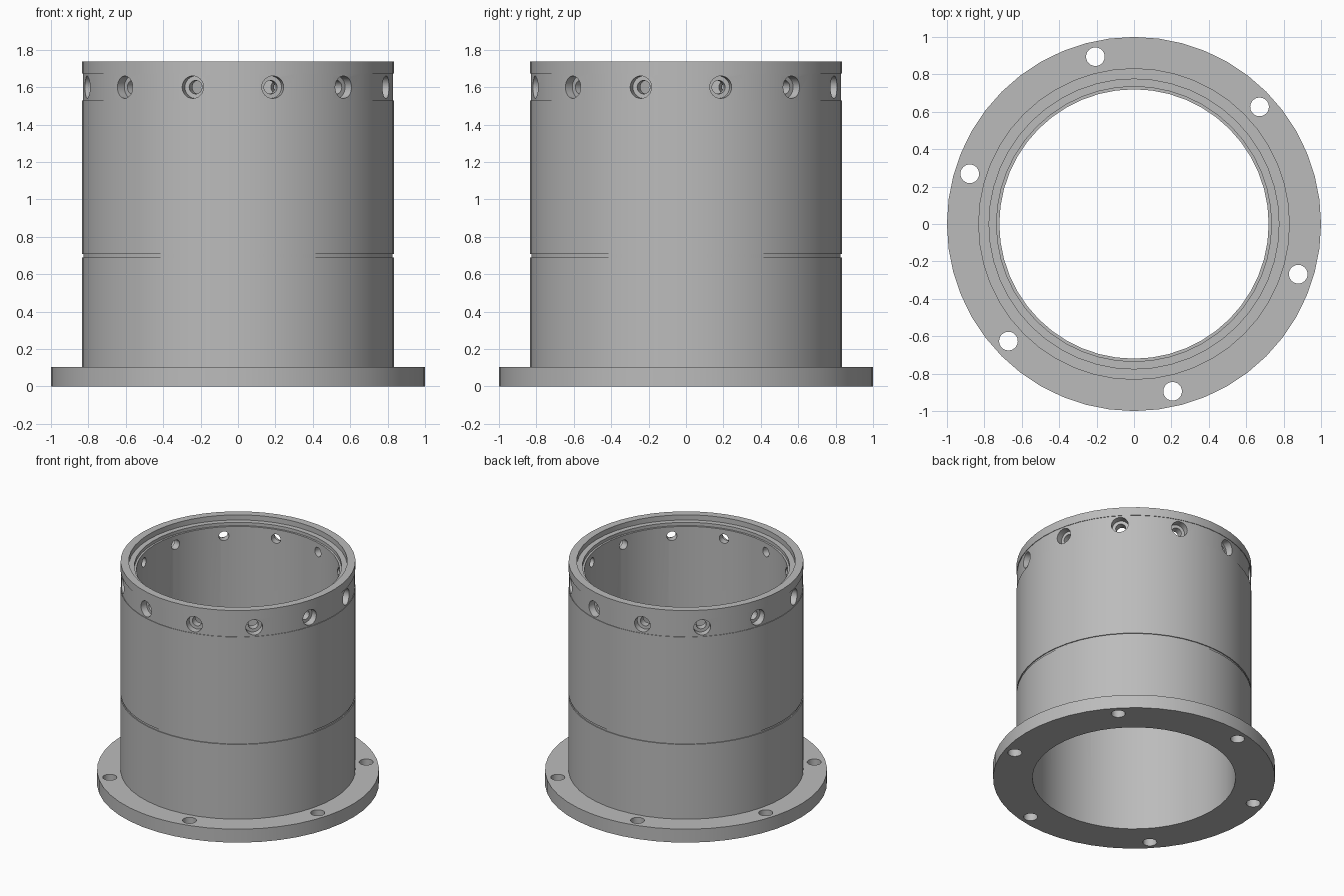
import bpy, bmesh
from math import radians, pi
from mathutils import Matrix, Vector

if "Cube" in bpy.data.objects:
    bpy.data.objects.remove(bpy.data.objects["Cube"], do_unlink=True)

grey = bpy.data.materials.new("plain grey")
grey.use_nodes = True
colour = (0.5, 0.5, 0.5, 1)
grey.diffuse_color = colour
grey.node_tree.nodes["Principled BSDF"].inputs["Base Color"].default_value = colour


def revolve(bm, profile, segments, matrix=Matrix(), closed=True):
    """Spin a (radius, height) profile around z; open profiles get end caps."""
    rings = []
    for s in range(segments):
        turn = matrix @ Matrix.Rotation(2 * pi * s / segments, 4, 'Z')
        rings.append([bm.verts.new(turn @ Vector((r, 0, z))) for r, z in profile])
    n = len(profile)
    for s in range(segments):
        a, b = rings[s], rings[(s + 1) % segments]
        for i in range(n if closed else n - 1):
            j = (i + 1) % n
            bm.faces.new((a[i], b[i], b[j], a[j]))
    if not closed:
        for i in (0, n - 1):
            bm.faces.new([ring[i] for ring in rings])


def make_object(name, bm):
    bmesh.ops.recalc_face_normals(bm, faces=bm.faces)
    mesh = bpy.data.meshes.new(name)
    bm.to_mesh(mesh)
    bm.free()
    mesh.materials.append(grey)
    obj = bpy.data.objects.new(name, mesh)
    bpy.context.collection.objects.link(obj)
    return obj


def finish(obj, cutter):
    """Cut the holes, then smooth the curved faces."""
    mod = obj.modifiers.new("holes", 'BOOLEAN')
    mod.operation = 'DIFFERENCE'
    mod.solver = 'EXACT'
    mod.object = cutter
    bpy.ops.object.select_all(action='DESELECT')
    bpy.context.view_layer.objects.active = obj
    obj.select_set(True)
    bpy.ops.object.modifier_apply(modifier=mod.name)
    bpy.ops.object.shade_smooth_by_angle(angle=radians(25))
    bpy.data.objects.remove(cutter, do_unlink=True)


BORE, WALL, TOP, FLANGE_TOP = 0.72, 0.833, 1.737, 0.105
FIRST_HOLE = 43

# Base flange with six bolt holes
bm = bmesh.new()
revolve(bm, [(BORE, 0), (1, 0), (1, FLANGE_TOP), (BORE, FLANGE_TOP)], 48)
flange = make_object("base_flange", bm)

bm = bmesh.new()
for k in range(6):
    place = Matrix.Rotation(radians(FIRST_HOLE + 60 * k), 4, 'Z') @ Matrix.Translation((0.918, 0, 0))
    revolve(bm, [(0.05, -0.1), (0.05, 0.3)], 24, place, closed=False)
finish(flange, make_object("bolt_hole_cutter", bm))

# Tube wall: shallow groove, recessed hole band, stepped seat inside the rim
bm = bmesh.new()
revolve(bm, [
    (BORE, FLANGE_TOP), (WALL, FLANGE_TOP),
    (WALL, 0.69), (WALL - 0.007, 0.69), (WALL - 0.007, 0.707), (WALL, 0.707),
    (WALL, 1.53), (WALL - 0.004, 1.53), (WALL - 0.004, 1.672), (WALL, 1.672),
    (WALL, TOP), (0.775, TOP), (0.775, TOP - 0.04), (0.735, TOP - 0.04),
    (0.735, TOP - 0.065), (BORE, TOP - 0.065),
], 48)
tube = make_object("tube", bm)

# Twelve counterbored radial holes below the rim
bm = bmesh.new()
for k in range(12):
    place = (Matrix.Rotation(radians(FIRST_HOLE + 30 * k), 4, 'Z')
             @ Matrix.Translation((0, 0, 1.6)) @ Matrix.Rotation(pi / 2, 4, 'Y'))
    revolve(bm, [(0.036, 0.6), (0.036, 0.775), (0.06, 0.775), (0.06, 0.95)], 24, place, closed=False)
finish(tube, make_object("radial_hole_cutter", bm))
